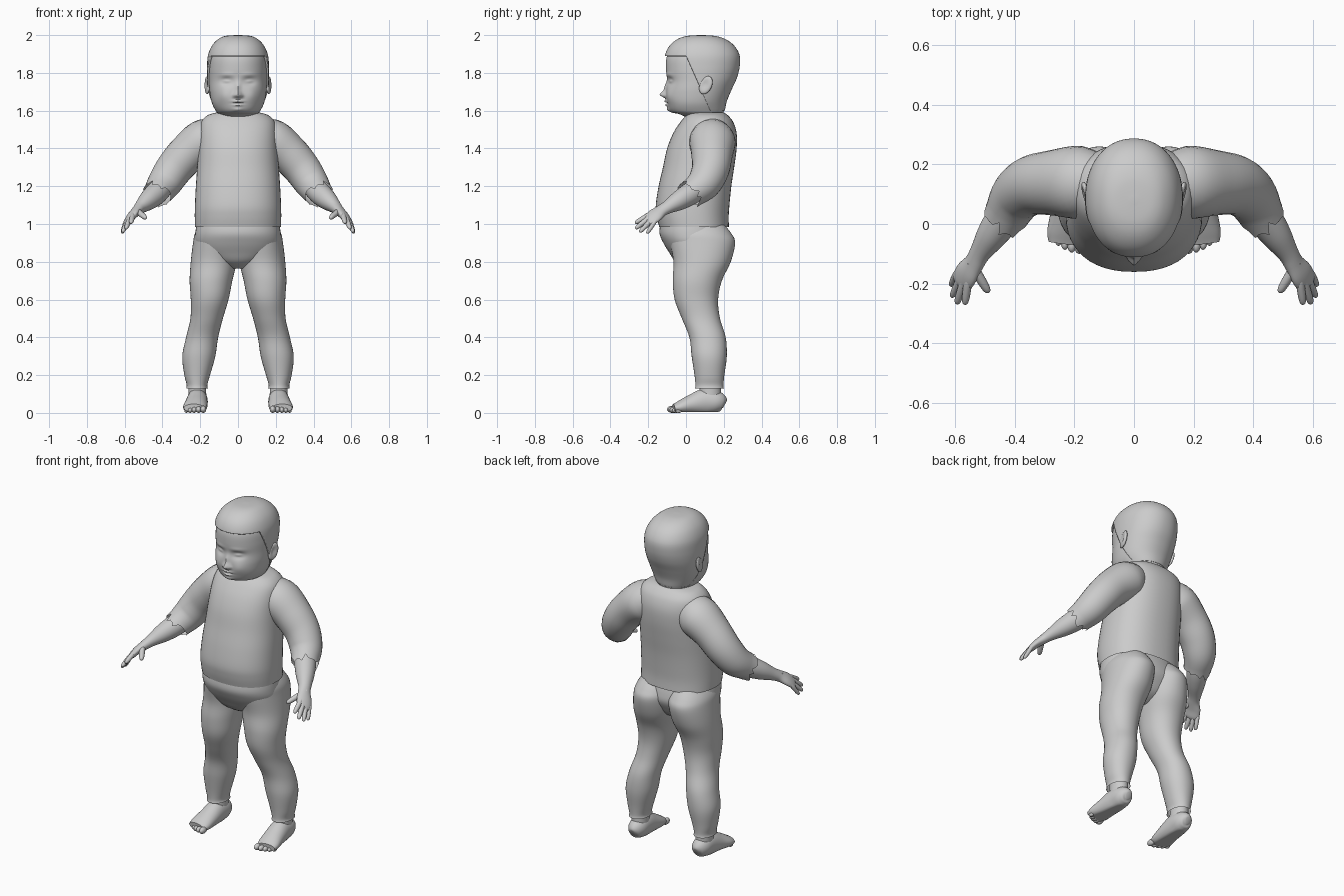
import bpy, bmesh, math, random
from mathutils import Vector

random.seed(4)
if "Cube" in bpy.data.objects:
    bpy.data.objects.remove(bpy.data.objects["Cube"])

grey = bpy.data.materials.new("plain_grey")
grey.use_nodes = True
grey.diffuse_color = (0.6, 0.6, 0.6, 1)
grey.node_tree.nodes["Principled BSDF"].inputs["Base Color"].default_value = (0.6, 0.6, 0.6, 1)


def finish(name, bm):
    """Smooth the faces, keep hard edges and link the object."""
    bmesh.ops.recalc_face_normals(bm, faces=bm.faces)
    for f in bm.faces:
        f.smooth = True
    for e in bm.edges:
        if e.calc_face_angle(0) > 0.9:
            e.smooth = False
    mesh = bpy.data.meshes.new(name)
    bm.to_mesh(mesh)
    bm.free()
    mesh.materials.append(grey)
    obj = bpy.data.objects.new(name, mesh)
    bpy.context.collection.objects.link(obj)
    return obj


def refine(rows, steps):
    """Catmull-Rom interpolation through rows of numbers."""
    out = []
    for i in range(len(rows) - 1):
        a, b, c, d = (rows[max(i - 1, 0)], rows[i], rows[i + 1], rows[min(i + 2, len(rows) - 1)])
        for k in range(steps):
            t = k / steps
            out.append([q + t / 2 * (r - p + t * (2 * p - 5 * q + 4 * r - s + t * (3 * (q - r) + s - p)))
                        for p, q, r, s in zip(a, b, c, d)])
    return out + [list(rows[-1])]


def skin(rings, caps=(True, True)):
    """Bridge rings of points into a tube."""
    bm = bmesh.new()
    loops = [[bm.verts.new(p) for p in ring] for ring in rings]
    n = len(loops[0])
    for a, b in zip(loops, loops[1:]):
        for i in range(n):
            bm.faces.new((a[i], a[(i + 1) % n], b[(i + 1) % n], b[i]))
    for loop, cap in zip((loops[0], loops[-1]), caps):
        if cap:
            bm.faces.new(loop)
    return bm


def oval(n, power=2.0):
    for i in range(n):
        c, s = math.cos(math.tau * i / n), math.sin(math.tau * i / n)
        yield (math.copysign(abs(c) ** (2 / power), c), math.copysign(abs(s) ** (2 / power), s))


def stack(rows, n=48, steps=5, power=2.0, caps=(True, True)):
    """Level sections: height, x min, x max, y front, y back."""
    rings = [[((a + b) / 2 + c * (b - a) / 2, (f + k) / 2 + s * (k - f) / 2, z) for c, s in oval(n, power)]
             for z, a, b, f, k in refine(rows, steps)]
    return skin(rings, caps)


def tube(rows, ref, n=28, steps=5, caps=(True, True), jag=0):
    """Sections across a path: x, y, z, radius along ref, other radius."""
    rows = refine(rows, steps)
    pts = [Vector(r[:3]) for r in rows]
    rings = []
    for i, r in enumerate(rows):
        t = (pts[min(i + 1, len(pts) - 1)] - pts[max(i - 1, 0)]).normalized()
        u = (ref - t * ref.dot(t)).normalized()
        v = t.cross(u)
        tear = jag if i == len(rows) - 1 else 0
        rings.append([pts[i] + u * c * r[3] + v * s * r[4] + t * tear * random.uniform(-0.3, 1)
                      for c, s in oval(n)])
    return skin(rings, caps)


def mirrored(name, bm):
    """Left part plus its mirrored right twin."""
    twin = bm.copy()
    for v in twin.verts:
        v.co.x *= -1
    finish("left_" + name, bm)
    finish("right_" + name, twin)


def ball(centre, size):
    bm = bmesh.new()
    bmesh.ops.create_uvsphere(bm, u_segments=20, v_segments=12, radius=1)
    for v in bm.verts:
        v.co = Vector(centre) + v.co * Vector(size)
    return bm


def sym(rows):
    return [(z, -w, w, f, b) for z, w, f, b in rows]


# Head: level sections, then soft bumps for the features
head_rows = [(1.55, .085, .03, .19), (1.58, .1, -.03, .195), (1.595, .115, -.08, .2),
             (1.64, .138, -.1, .21), (1.7, .15, -.105, .235), (1.76, .154, -.1, .262),
             (1.82, .155, -.106, .277), (1.88, .15, -.103, .277), (1.93, .13, -.08, .25),
             (1.965, .098, -.04, .205), (1.983, .06, .01, .15), (1.988, .002, .08, .084)]
head = stack(sym(head_rows), n=120, steps=9, power=2.15)
# side, height, spread x, spread z, push forward
bumps = [(0, 1.685, .016, .016, .032), (0, 1.72, .012, .03, .012), (.018, 1.679, .01, .009, .012),
         (.06, 1.755, .032, .02, -.016), (.06, 1.755, .02, .008, .012), (.06, 1.79, .04, .012, .004),
         (.075, 1.68, .035, .035, .008), (0, 1.649, .025, .007, .014), (0, 1.63, .02, .007, .013),
         (0, 1.64, .028, .003, -.008), (0, 1.605, .025, .014, .012)]
for v in head.verts:
    if v.co.y < 0:
        x, z = abs(v.co.x), v.co.z
        v.co.y -= sum(d * math.exp(-((x - bx) / sx) ** 2 - ((z - bz) / sz) ** 2)
                      for bx, bz, sx, sz, d in bumps)
finish("head", head)

# Hair: larger shell trimmed to a straight fringe and slanted temples
hair = stack(sym([(z + .012, w + .009, f - .008, b + .007) for z, w, f, b in head_rows]),
             n=96, steps=8, power=2.15)
fringe, temple, nape = Vector((0, 0, 1.89)), Vector((0, .225, .1)), Vector((0, 0, 1.6))
for point, normal in ((fringe, Vector((0, 0, 1))), (fringe, temple), (nape, Vector((0, 0, 1)))):
    bmesh.ops.bisect_plane(hair, geom=hair.verts[:] + hair.edges[:] + hair.faces[:],
                           plane_co=point, plane_no=normal)


def bare(f):
    c = f.calc_center_median()
    return c.z < nape.z or (c.z < fringe.z and (c - fringe).dot(temple) < 0)


bmesh.ops.delete(hair, geom=[f for f in hair.faces if bare(f)], context='FACES')
shell = finish("hair", hair).modifiers.new("thickness", 'SOLIDIFY')
shell.thickness = .012
shell.offset = -1

# Ears: dished discs with a lobe
ear = ball((.163, .105, 1.735), (.014, .034, .048))
for v in ear.verts:
    if v.co.x > .163:
        d = ((v.co.y - .1) / .018) ** 2 + ((v.co.z - 1.738) / .026) ** 2
        v.co.x -= .012 * math.exp(-d)
    v.co.x += (v.co.y - .105) * .2
    v.co.y -= (1.735 - v.co.z) * .25
mirrored("ear", ear)

# Shirt body
finish("shirt", stack(sym([
    (.985, .228, -.142, .227), (1.04, .229, -.155, .226), (1.1, .228, -.16, .23),
    (1.2, .223, -.145, .24), (1.3, .216, -.122, .255), (1.4, .21, -.1, .268),
    (1.48, .206, -.068, .268), (1.54, .195, -.03, .25), (1.575, .162, 0, .222),
    (1.59, .115, .015, .2)]), power=2.3, caps=(False, True)))

# Sleeves with a torn cuff, then bare forearm and palm
across = Vector((.6, .6, -.45))
mirrored("sleeve", tube([
    (.1, .14, 1.47, .09, .09), (.18, .14, 1.44, .122, .115), (.27, .138, 1.37, .11, .105),
    (.34, .13, 1.29, .1, .098), (.39, .095, 1.215, .09, .09), (.425, .035, 1.165, .076, .076)],
    across, caps=(True, False), jag=.045))
mirrored("forearm", tube([
    (.38, .1, 1.22, .055, .055), (.43, .03, 1.165, .06, .06), (.475, -.035, 1.125, .052, .052),
    (.515, -.095, 1.09, .037, .034), (.535, -.13, 1.07, .036, .027), (.56, -.165, 1.045, .045, .022),
    (.577, -.193, 1.02, .042, .017), (.583, -.205, 1.01, .03, .01)], across))

# Fingers and thumb: root, tip and thickness
digits = {"thumb": ((.535, -.15, 1.07), (.487, -.23, 1.03), .015),
          "index_finger": ((.557, -.2, 1.045), (.567, -.27, 1.005), .013),
          "middle_finger": ((.572, -.198, 1.03), (.594, -.268, .975), .013),
          "ring_finger": ((.585, -.188, 1.015), (.611, -.245, .957), .012),
          "little_finger": ((.597, -.17, 1.005), (.614, -.207, .95), .011)}
for name, (root, tip, r) in digits.items():
    a, b = Vector(root), Vector(tip)
    rows = [(*a.lerp(b, t), r * k, r * k) for t, k in
            ((-.3, .8), (0, 1.05), (.45, 1.05), (.8, .9), (.95, .6), (1, .15))]
    mirrored(name, tube(rows, across, n=14, steps=4))

# Trousers: hip section plus two legs that meet in a seam
finish("trouser_hips", stack(sym([
    (1.01, .218, -.135, .2), (.95, .226, -.14, .215), (.9, .226, -.12, .218),
    (.85, .2, -.09, .195), (.8, .13, -.055, .16), (.765, .04, 0, .1)]), power=2.2))
mirrored("trouser_leg", stack([
    (1.0, .02, .2, -.08, .2), (.95, 0, .228, -.09, .24), (.9, -.004, .238, -.085, .26),
    (.8, .006, .25, -.066, .237), (.7, .03, .256, -.07, .19), (.6, .05, .25, -.06, .17),
    (.5, .08, .252, -.022, .18), (.4, .105, .275, .018, .21), (.3, .12, .295, .03, .216),
    (.2, .148, .284, .045, .203), (.15, .162, .272, .05, .198), (.13, .16, .274, .048, .2)],
    power=2.1, caps=(True, False)))

# Feet: ankle, flat-soled foot and a row of toes
mirrored("ankle", stack([(.04, .165, .265, .05, .19), (.1, .168, .262, .07, .185),
                         (.2, .17, .265, .07, .185)], n=28))
foot = tube([(.213, .206, .045, .015, .02), (.213, .195, .05, .036, .042), (.214, .16, .058, .052, .058),
             (.216, .1, .06, .056, .068), (.221, .03, .045, .06, .052), (.228, -.03, .03, .063, .036),
             (.232, -.065, .025, .055, .022)], Vector((1, 0, 0)), n=32)
for v in foot.verts:
    v.co.z = max(v.co.z, .004)
mirrored("foot", foot)
for i in range(5):
    size = .019 - .0018 * i
    mirrored("toe_%d" % (i + 1), ball((.184 + .0255 * i - .0008 * i * i, -.072 + .0035 * i * i * .6, size),
                                      (size * .85, size * 1.5, size)))
